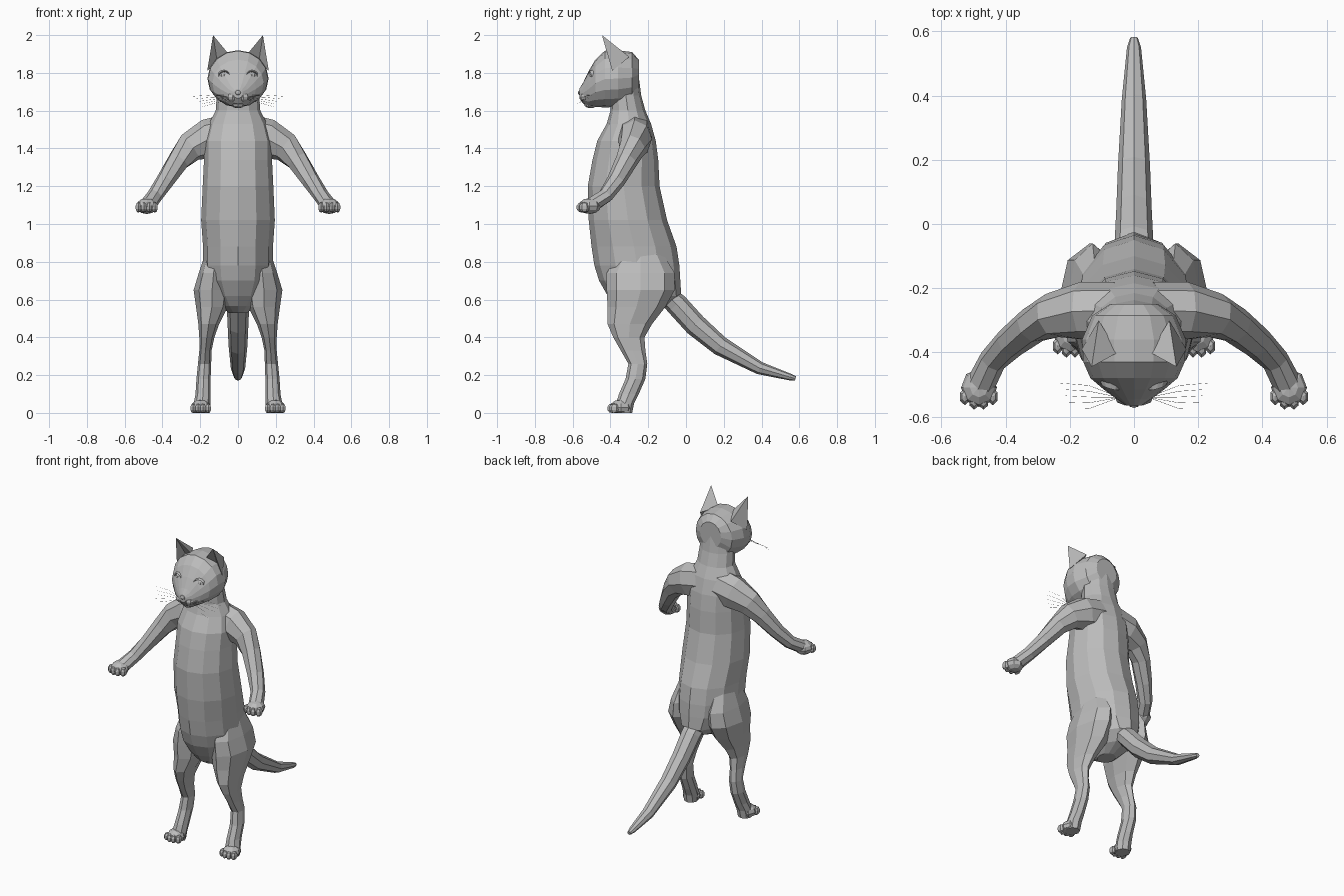
import bpy, bmesh, math
from mathutils import Vector, Matrix

if "Cube" in bpy.data.objects:
    bpy.data.objects.remove(bpy.data.objects["Cube"])

fur = bpy.data.materials.new("grey_fur")
fur.diffuse_color = (0.5, 0.5, 0.5, 1)
fur.use_nodes = True
fur.node_tree.nodes["Principled BSDF"].inputs["Base Color"].default_value = fur.diffuse_color


def finish(name, bm, mirror=False):
    bmesh.ops.recalc_face_normals(bm, faces=bm.faces)
    me = bpy.data.meshes.new(name)
    bm.to_mesh(me)
    bm.free()
    me.materials.append(fur)
    ob = bpy.data.objects.new(name, me)
    bpy.context.collection.objects.link(ob)
    if mirror:
        mod = ob.modifiers.new("mirror", 'MIRROR')
        mod.use_mirror_merge = False
    return ob


def loft(bm, rows, n, axis=None):
    """Skin elliptical rings (x, y, z, half width, half height) along a path."""
    pts = [Vector(r[:3]) for r in rows]
    rings = []
    for i, r in enumerate(rows):
        if axis == 'Z':
            u, v = Vector((1, 0, 0)), Vector((0, 1, 0))
        elif axis == 'Y':
            u, v = Vector((1, 0, 0)), Vector((0, 0, 1))
        else:
            t = (pts[min(i + 1, len(pts) - 1)] - pts[max(i - 1, 0)]).normalized()
            u = t.cross(Vector((0, 0, 1))).normalized()
            v = u.cross(t)
        angles = [2 * math.pi * k / n for k in range(n)]
        rings.append([bm.verts.new(pts[i] + u * r[3] * math.cos(a) + v * r[4] * math.sin(a))
                      for a in angles])
    for a, b in zip(rings, rings[1:]):
        for k in range(n):
            bm.faces.new((a[k], a[(k + 1) % n], b[(k + 1) % n], b[k]))
    bm.faces.new(rings[0])
    bm.faces.new(rings[-1])


def ball(bm, centre, radii, seg=8, rings=6, floor=None):
    m = Matrix.Translation(centre) @ Matrix.Diagonal((*radii, 1))
    vs = bmesh.ops.create_uvsphere(bm, u_segments=seg, v_segments=rings, radius=1, matrix=m)["verts"]
    if floor is not None:
        for v in vs:
            v.co.z = max(v.co.z, floor)


# Torso and neck: height, front, back, half width
bm = bmesh.new()
torso = [(.53, -.31, -.19, .05), (.565, -.37, -.09, .09), (.62, -.415, -.025, .135),
         (.70, -.46, -.03, .175), (.78, -.485, -.035, .185), (.88, -.50, -.05, .185),
         (1.02, -.515, -.10, .195), (1.2, -.52, -.14, .187), (1.34, -.495, -.147, .18),
         (1.44, -.47, -.16, .18), (1.53, -.42, -.185, .155), (1.6, -.40, -.215, .118),
         (1.68, -.40, -.237, .112), (1.78, -.38, -.25, .10)]
loft(bm, [(0, (f + b) / 2, z, w, (b - f) / 2) for z, f, b, w in torso], 12, 'Z')
finish("torso", bm)

# Hind legs: height, front, back, inner, outer
bm = bmesh.new()
leg = [(.84, -.36, -.12, .07, .175), (.74, -.42, -.06, .05, .208), (.65, -.42, -.06, .04, .235),
       (.56, -.415, -.11, .055, .222), (.47, -.415, -.18, .10, .21), (.40, -.385, -.22, .125, .205),
       (.33, -.345, -.215, .14, .205), (.26, -.305, -.205, .142, .212), (.18, -.32, -.215, .145, .22),
       (.10, -.355, -.25, .145, .225), (.05, -.37, -.275, .145, .235), (0, -.37, -.285, .15, .235)]
loft(bm, [((i + o) / 2, (f + b) / 2, z, (o - i) / 2, (b - f) / 2) for z, f, b, i, o in leg], 8, 'Z')
finish("hind_leg", bm, True)

# Hind paws with four toes
bm = bmesh.new()
ball(bm, (.197, -.345, .028), (.054, .06, .042), floor=0)
for k in range(4):
    ball(bm, (.157 + .027 * k, -.39 + .01 * (k in (0, 3)), .024), (.017, .028, .026), 6, 5, 0)
finish("hind_paw", bm, True)

# Arms with broad shoulders
bm = bmesh.new()
loft(bm, [(.06, -.27, 1.47, .09, .11), (.16, -.27, 1.45, .09, .105), (.255, -.285, 1.405, .07, .08),
          (.315, -.315, 1.335, .058, .06), (.385, -.37, 1.23, .05, .047),
          (.44, -.425, 1.15, .043, .04), (.478, -.50, 1.10, .045, .04)], 8)
finish("arm", bm, True)

# Front paws with four toes
bm = bmesh.new()
ball(bm, (.483, -.51, 1.095), (.056, .06, .042))
for k in range(4):
    ball(bm, (.44 + .029 * k, -.552 + .014 * (k in (0, 3)), 1.088), (.018, .028, .028), 6, 5)
finish("front_paw", bm, True)

# Tail
bm = bmesh.new()
loft(bm, [(0, -.12, .64, .065, .05), (0, -.05, .575, .06, .06), (0, .05, .465, .055, .06),
          (0, .18, .355, .05, .052), (0, .39, .237, .038, .034),
          (0, .55, .19, .022, .018), (0, .58, .182, .012, .012)], 8)
finish("tail", bm)

# Head: depth, centre height, half width, half height
bm = bmesh.new()
head = [(-.25, 1.79, .075, .08), (-.285, 1.775, .13, .135), (-.36, 1.77, .162, .15),
        (-.43, 1.767, .158, .15), (-.48, 1.745, .136, .125), (-.515, 1.715, .095, .095),
        (-.545, 1.693, .055, .055), (-.565, 1.69, .025, .025)]
loft(bm, [(0, y, z, w, h) for y, z, w, h in head], 16, 'Y')
finish("head", bm)

# Muzzle pads
bm = bmesh.new()
ball(bm, (.028, -.535, 1.672), (.034, .03, .026))
finish("muzzle_pad", bm, True)

# Nose and chin
bm = bmesh.new()
ball(bm, (0, -.56, 1.695), (.018, .013, .013))
finish("nose", bm)
bm = bmesh.new()
ball(bm, (0, -.505, 1.635), (.038, .035, .022))
finish("chin", bm)

# Eyes
bm = bmesh.new()
ball(bm, (.073, -.488, 1.785), (.024, .024, .022), 10, 8)
finish("eye", bm, True)

# Eyelid rims
bm = bmesh.new()
rim = []
for k in range(12):
    a = 2 * math.pi * k / 12
    c, s = math.cos(a), math.sin(a)
    rim.append([bm.verts.new((.073 + r * c, y + .008 * c - .006 * s, 1.785 + .85 * r * s))
                for r, y in ((.024, -.500), (.029, -.508), (.036, -.490))])
for k in range(12):
    a, b = rim[k], rim[(k + 1) % 12]
    for j in range(3):
        bm.faces.new((a[j], a[(j + 1) % 3], b[(j + 1) % 3], b[j]))
finish("eyelid", bm, True)

# Ears with a hollow front
bm = bmesh.new()
outer, inner, back, tip, hollow = [bm.verts.new(p) for p in (
    (.163, -.39, 1.81), (.05, -.40, 1.90), (.11, -.30, 1.885), (.132, -.445, 2.0), (.11, -.365, 1.86))]
for f in ((outer, hollow, tip), (hollow, inner, tip), (inner, back, tip), (back, outer, tip),
          (outer, back, hollow), (back, inner, hollow)):
    bm.faces.new(f)
finish("ear", bm, True)

# Whiskers
bm = bmesh.new()
for k in range(5):
    loft(bm, [(.045, -.54, 1.66 + .005 * k, .0008, .0008),
              (.14, -.575 + .018 * k, 1.635 + .012 * k, .0007, .0007),
              (.19 + .012 * k, -.575 + .02 * k, 1.62 + .014 * k, .0004, .0004)], 3)
finish("whiskers", bm, True)
